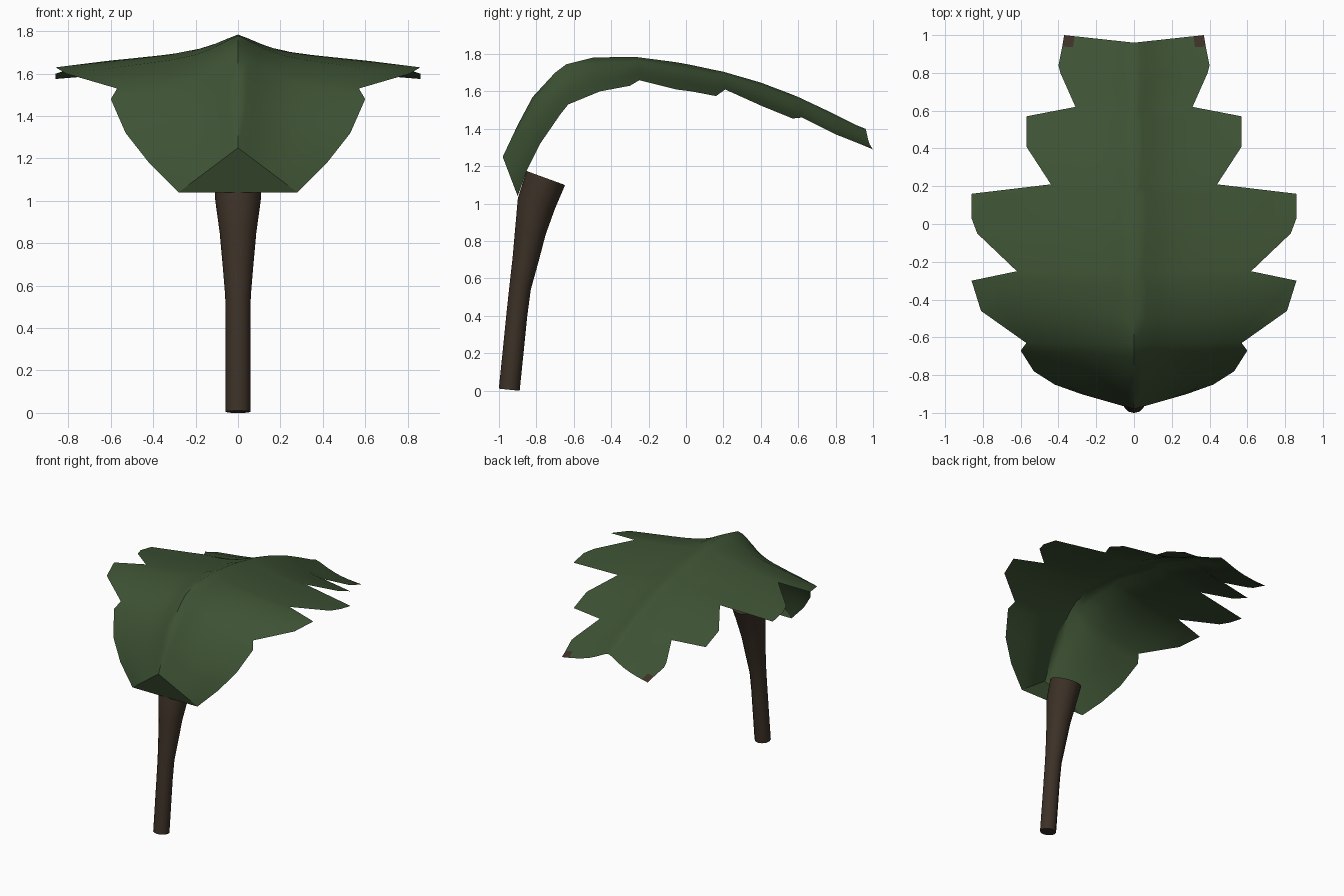
import bpy, bmesh, math
from mathutils import Vector

if "Cube" in bpy.data.objects:
    bpy.data.objects.remove(bpy.data.objects["Cube"])


def material(name, rgb):
    m = bpy.data.materials.new(name)
    m.diffuse_color = (*rgb, 1)
    m.use_nodes = True
    m.node_tree.nodes["Principled BSDF"].inputs["Base Color"].default_value = m.diffuse_color
    return m


green = material("leaf green", (0.047, 0.085, 0.034))
brown = material("stem brown", (0.046, 0.031, 0.020))


def finish(name, bm, mats, angle):
    bmesh.ops.recalc_face_normals(bm, faces=bm.faces[:])
    me = bpy.data.meshes.new(name)
    bm.to_mesh(me)
    bm.free()
    ob = bpy.data.objects.new(name, me)
    bpy.context.collection.objects.link(ob)
    for m in mats:
        me.materials.append(m)
    bpy.ops.object.select_all(action='DESELECT')
    ob.select_set(True)
    bpy.context.view_layer.objects.active = ob
    bpy.ops.object.shade_smooth_by_angle(angle=math.radians(angle))
    return ob


# Leaf ribs, front to back: edge x, y, z and ridge y, z
ribs = [
    (.28, -.90, 1.04, -.98, 1.25), (.42, -.85, 1.18, -.90, 1.42),
    (.53, -.78, 1.32, -.82, 1.57), (.60, -.67, 1.48, -.70, 1.70),
    (.57, -.63, 1.53, -.64, 1.745), (.81, -.46, 1.60, -.50, 1.78),
    (.86, -.30, 1.63, -.32, 1.785), (.62, -.25, 1.66, -.26, 1.783),
    (.83, -.05, 1.61, -.06, 1.757), (.86, .03, 1.60, .02, 1.743),
    (.86, .16, 1.575, .15, 1.715), (.44, .21, 1.61, .20, 1.705),
    (.57, .41, 1.52, .40, 1.647), (.57, .57, 1.455, .55, 1.59),
    (.31, .62, 1.46, .60, 1.57), (.39, .80, 1.37, .77, 1.49),
    (.40, .84, 1.355, .82, 1.465), (.38, .94, 1.315, .91, 1.42),
    (.37, 1.0, 1.29, .96, 1.40)]
half = [.08, .16, .26, .40, .55, .70, .85, 1]
cols = [-t for t in reversed(half)] + [0] + half


def droop(x):
    # Steep by the ridge, flatter towards the lobe tips
    return .065 * (1 - math.exp(-(x / .13) ** 1.5)) + .11 * x


bm = bmesh.new()
grid = []
for i, (xe, ye, ze, ym, zm) in enumerate(ribs):
    row = []
    for t in cols:
        a = abs(t)
        f = a if i == 0 else droop(a * xe) / droop(xe)
        row.append(bm.verts.new((t * xe, ym + (ye - ym) * a, zm + (ze - zm) * f)))
    grid.append(row)
for i, (r, s) in enumerate(zip(grid, grid[1:])):
    for j in range(len(cols) - 1):
        face = bm.faces.new((r[j], r[j + 1], s[j + 1], s[j]))
        # Withered corners at the tip
        if i == len(ribs) - 2 and j in (0, len(cols) - 2):
            face.material_index = 1
# Sloping front cap that folds down to the stem
front = [bm.verts.new(v.co) for v in grid[0]]
base = bm.verts.new((0, -.90, 1.04))
for a, b in zip(front, front[1:]):
    bm.faces.new((a, b, base))
finish("leaf", bm, [green, brown], 50)

# Stem: leaning tube that widens upward (y, z, radius)
path = [(-.945, .005, .056), (-.925, .2, .056), (-.905, .4, .056), (-.887, .55, .058),
        (-.858, .70, .070), (-.832, .85, .083), (-.80, 1.0, .103), (-.75, 1.137, .110)]
SIDES = 12
bm = bmesh.new()
rings = []
for i, (y, z, r) in enumerate(path):
    p, q = path[max(i - 1, 0)], path[min(i + 1, len(path) - 1)]
    d = Vector((0, q[0] - p[0], q[1] - p[1])).normalized()
    side = Vector((0, d.z, -d.y))
    rings.append([bm.verts.new(Vector((0, y, z)) + r * (
        Vector((math.cos(k * math.tau / SIDES), 0, 0)) * 1.04 + side * math.sin(k * math.tau / SIDES)))
        for k in range(SIDES)])
for a, b in zip(rings, rings[1:]):
    for k in range(SIDES):
        n = (k + 1) % SIDES
        bm.faces.new((a[k], a[n], b[n], b[k]))
bm.faces.new(rings[0])
bm.faces.new(rings[-1])
finish("stem", bm, [brown], 45)
